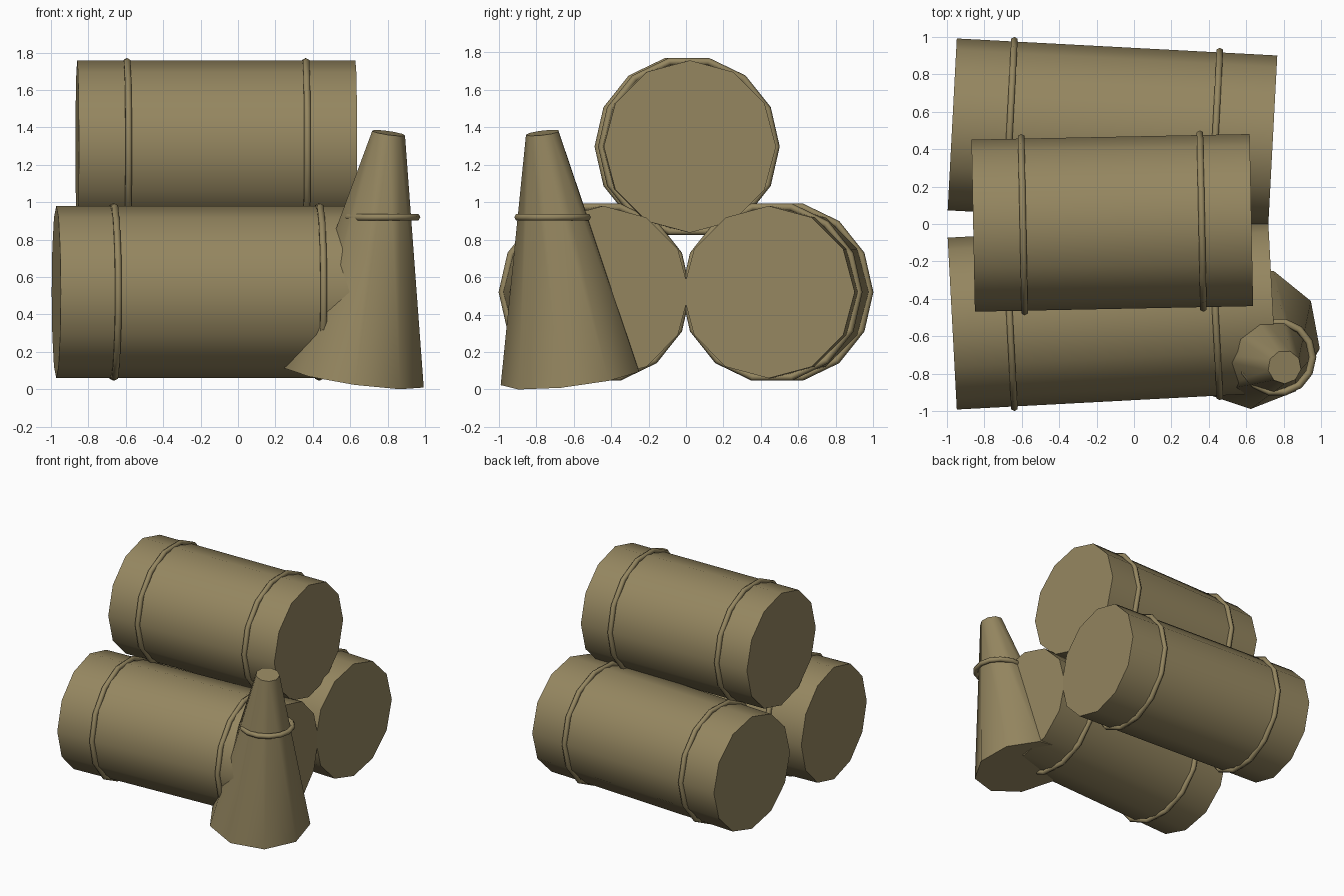
import bpy
from math import radians, cos, sin
from mathutils import Matrix, Vector

cube = bpy.data.objects.get("Cube")
if cube:
    bpy.data.objects.remove(cube, do_unlink=True)

TAN = (0.30, 0.24, 0.117, 1)
mat = bpy.data.materials.new("tan")
mat.use_nodes = True
mat.diffuse_color = TAN
bsdf = next(n for n in mat.node_tree.nodes if n.type == "BSDF_PRINCIPLED")
bsdf.inputs["Base Color"].default_value = TAN
bsdf.inputs["Roughness"].default_value = 0.8


def finish(name, matrix, angle):
    """Name, place, colour and smooth the object just added."""
    ob = bpy.context.object
    ob.name = ob.data.name = name
    ob.matrix_world = matrix
    ob.data.materials.append(mat)
    bpy.ops.object.shade_smooth_by_angle(angle=radians(angle))
    return ob


def hoop(name, matrix, radius):
    bpy.ops.mesh.primitive_torus_add(major_segments=14, minor_segments=6,
                                     major_radius=radius, minor_radius=0.02)
    finish(name, matrix, 70)


def barrel(name, centre, yaw, length, hoop_offset):
    """A drum lying along x, turned by yaw, with two hoops."""
    along = Vector((cos(yaw), sin(yaw), 0))
    across = Vector((-sin(yaw), cos(yaw), 0))
    turn = Matrix((across, (0, 0, 1), along)).transposed().to_4x4()
    centre = Vector(centre)
    bpy.ops.mesh.primitive_cylinder_add(vertices=12, radius=0.46, depth=length)
    finish(name, Matrix.Translation(centre) @ turn, 45)
    for side, s in (("right", -1), ("left", 1)):
        spot = Matrix.Translation(centre + along * s * hoop_offset)
        hoop(f"{name}_{side}_hoop", spot @ turn, 0.465)


# Two barrels on the ground, one stacked on top
barrel("front_barrel", (-0.115, -0.487, 0.52), 0.053, 1.716, 0.55)
barrel("back_barrel", (-0.115, 0.487, 0.52), -0.053, 1.716, 0.55)
barrel("top_barrel", (-0.116, 0.006, 1.297), 0.02, 1.488, 0.478)

# Leaning cone beside the front barrel
base = Vector((0.62, -0.61, 0.069))
tip = Vector((0.805, -0.765, 1.37))
axis = tip - base
lean = Vector((0, 0, 1)).rotation_difference(axis).to_matrix().to_4x4()
bpy.ops.mesh.primitive_cone_add(vertices=9, radius1=0.382, radius2=0.09,
                                depth=axis.length)
finish("cone", Matrix.Translation((base + tip) / 2) @ lean
       @ Matrix.Rotation(radians(-19), 4, "Z"), 45)

# Level hoop around the cone
hoop("cone_hoop", Matrix.Translation((0.765, -0.712, 0.92)), 0.19)
